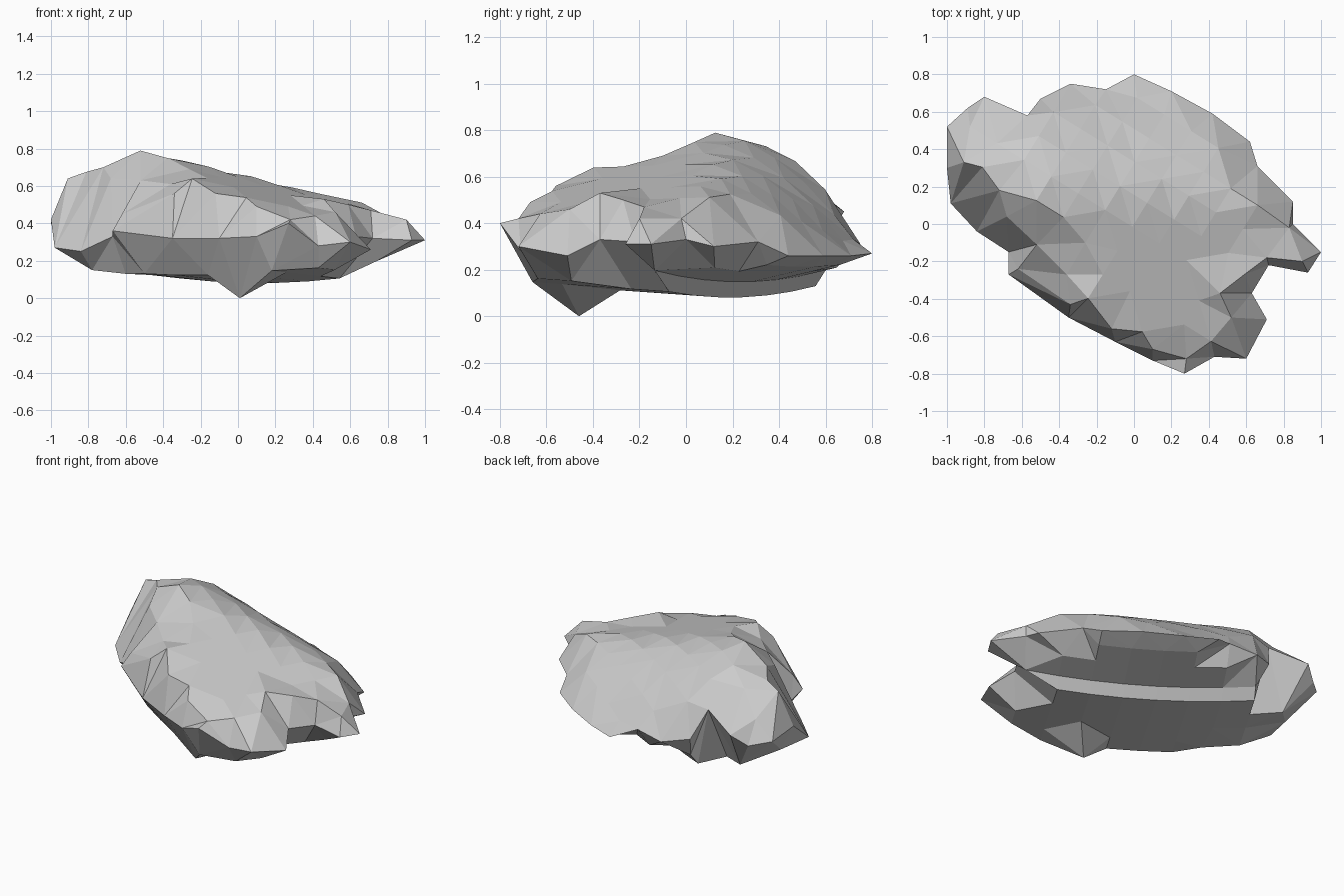
import bpy, bmesh
from mathutils import Vector
from mathutils.geometry import delaunay_2d_cdt, intersect_point_line

if "Cube" in bpy.data.objects:
    bpy.data.objects.remove(bpy.data.objects["Cube"])

# Widest outline of the rock, counter-clockwise
rim = [Vector(p) for p in (
    (-.67, -.15, .33), (-.67, -.27, .36), (-.35, -.5, .32), (-.1, -.63, .32), (.1, -.73, .33),
    (.27, -.8, .4), (.43, -.71, .28), (.6, -.72, .3), (.71, -.51, .26), (.63, -.37, .33),
    (.72, -.22, .32), (.93, -.26, .31), (1, -.15, .31), (.85, 0, .33), (.85, .12, .3),
    (.66, .31, .32), (.62, .44, .26), (.42, .59, .26), (.2, .71, .26), (0, .8, .27),
    (-.15, .72, .33), (-.34, .75, .31), (-.5, .67, .34), (-.57, .58, .52), (-.8, .68, .45),
    (-.89, .62, .38), (-1, .52, .4), (-1, .3, .42), (-.98, .11, .27), (-.84, -.04, .25))]
# Wing prong, steep front panel edge, left cliff edge; keel point below
top_extra = [(.46, -.37, .53), (.52, -.5, .46), (.59, -.27, .5), (.71, -.18, .47),
             (.9, -.2, .42), (-.62, -.24, .45), (-.34, -.43, .56), (-.12, -.56, .56),
             (.1, -.67, .49), (.28, -.72, .42), (-.36, -.27, .61), (-.26, -.1, .69),
             (-.91, .33, .64), (-.72, .18, .7), (-.68, .04, .64), (-.52, -.11, .63),
             (.83, -.02, .42)]
bottom_extra = [(.01, -.46, 0), (-.78, .06, .15), (-.6, -.08, .13), (-.92, .32, .25)]


def top_z(p):
    x, y = p.x + .5, p.y - .1
    return (.79 - (.24 * x if x > 0 else .8 * x * x)
            - (.9 * y * y + .15 * max(x, 0) * y if y > 0 else -.18 * y))


def bottom_z(s, t):
    # raised underside of the thin back half, deep body in front of the step
    return .1 * t * t + (.14 + .2 * s if s > .02 else .08 - .06 * s)


def inside(p, margin):
    hit, n = False, len(rim)
    for i in range(n):
        a, b = rim[i].xy, rim[(i + 1) % n].xy
        q, t = intersect_point_line(p, a, b)
        q = a.lerp(b, min(1, max(0, t)))
        if (p - q.xy).length < margin:
            return False
        if (a.y > p.y) != (b.y > p.y) and p.x < a.x + (p.y - a.y) * (b.x - a.x) / (b.y - a.y):
            hit = not hit
    return hit


def on_cliff(p):
    # the dark steep side between the left cliff edge and the outline
    return p.x < -.36 and p.y < -.24 - .95 * (p.x + .36)


def grid(rows, step, shift, margin, gap, extra, height):
    # rows of points along the diagonal grain of the rock
    along, across = Vector((.851, -.525)), Vector((.525, .851))
    pts = [Vector(e) for e in extra]
    for s in rows:
        for k in range(-8, 9):
            t = k * step + shift
            p = along * t + across * (s + .233)
            if inside(p, margin) and all((p - Vector(e[:2])).length > gap for e in extra):
                z = height(p, s, t)
                if z is not None:
                    pts.append(Vector((p.x, p.y, z)))
    return pts


top = grid([-.85 + .15 * i for i in range(12)], .17, 0, .07, .1, top_extra,
           lambda p, s, t: None if on_cliff(p) else top_z(p))
bottom = grid([-.7, -.55, -.38, -.2, -.01, .04, .22, .36], .2, -.1, .06, .13, bottom_extra,
              lambda p, s, t: bottom_z(s, t))

bm = bmesh.new()
rim_verts = [bm.verts.new(p) for p in rim]


def skin(points, flip):
    verts = rim_verts + [bm.verts.new(p) for p in points]
    n = len(rim)
    out = delaunay_2d_cdt([v.co.xy for v in verts], [(i, (i + 1) % n) for i in range(n)],
                          [], 1, 1e-5)
    for f in out[2]:
        ids = [out[3][i][0] for i in f]
        bm.faces.new([verts[i] for i in (reversed(ids) if flip else ids)])


skin(top, False)
skin(bottom, True)
# Merge nearly flat triangle pairs into broad facets
bmesh.ops.join_triangles(bm, faces=bm.faces[:], angle_face_threshold=.25,
                         angle_shape_threshold=.9)
bmesh.ops.recalc_face_normals(bm, faces=bm.faces[:])
mesh = bpy.data.meshes.new("rock")
bm.to_mesh(mesh)
bm.free()
bpy.context.collection.objects.link(bpy.data.objects.new("rock", mesh))
